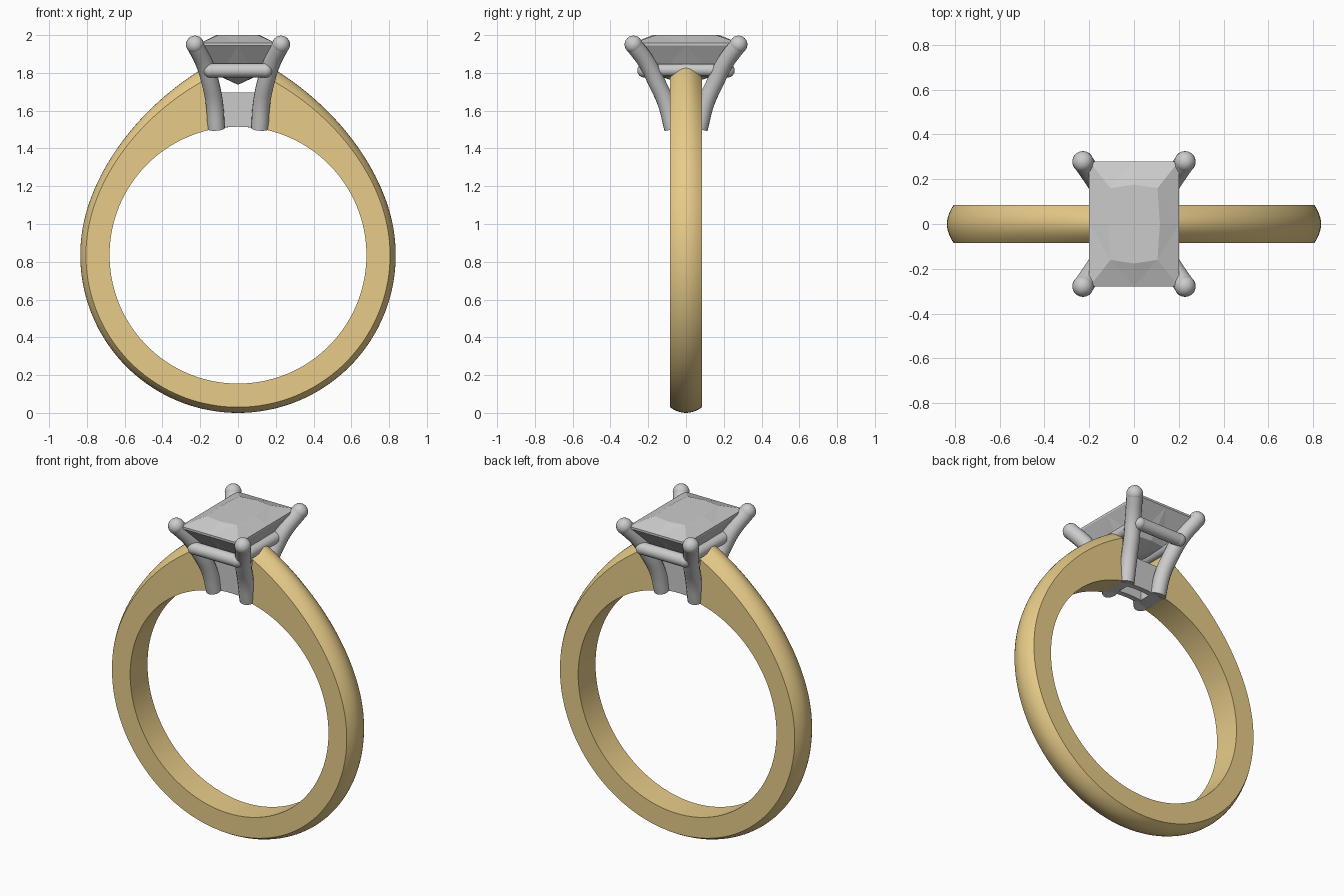
import bpy, bmesh, math
from mathutils import Vector, Matrix

if "Cube" in bpy.data.objects:
    bpy.data.objects.remove(bpy.data.objects["Cube"])

CZ = 0.835            # height of the finger-hole centre
HW = 0.085            # half width of the band
gold = bpy.data.materials.new("gold")
gold.diffuse_color = (0.80, 0.60, 0.25, 1)
gold.use_nodes = True
gold.node_tree.nodes["Principled BSDF"].inputs["Base Color"].default_value = gold.diffuse_color


def finish(name, bm, mirror=(), smooth=30, mat=None):
    bmesh.ops.recalc_face_normals(bm, faces=bm.faces)
    me = bpy.data.meshes.new(name)
    bm.to_mesh(me)
    bm.free()
    ob = bpy.data.objects.new(name, me)
    bpy.context.collection.objects.link(ob)
    if mat:
        me.materials.append(mat)
    if smooth:
        bpy.ops.object.select_all(action='DESELECT')
        ob.select_set(True)
        bpy.context.view_layer.objects.active = ob
        bpy.ops.object.shade_smooth_by_angle(angle=math.radians(smooth))
    if mirror:
        m = ob.modifiers.new("mirror", 'MIRROR')
        m.use_axis = ['x' in mirror, 'y' in mirror, False]
        m.merge_threshold = 0.0005
    return ob


def bridge(bm, a, b):
    n = len(a)
    for i in range(n):
        bm.faces.new((a[i], a[(i + 1) % n], b[(i + 1) % n], b[i]))


def rod(name, pts, radius, mirror, ball_start=False):
    """Smooth round rod through pts with a ball at its end(s)."""
    cu = bpy.data.curves.new(name, 'CURVE')
    cu.dimensions = '3D'
    cu.bevel_depth = radius
    cu.bevel_resolution = 6
    cu.use_fill_caps = True
    sp = cu.splines.new('BEZIER')
    sp.resolution_u = 6
    sp.bezier_points.add(len(pts) - 1)
    for bp, p in zip(sp.bezier_points, pts):
        bp.co = p
        bp.handle_left_type = bp.handle_right_type = 'AUTO'
    tmp = bpy.data.objects.new(name + "_path", cu)
    bpy.context.collection.objects.link(tmp)
    bpy.context.view_layer.update()
    bm = bmesh.new()
    bm.from_mesh(tmp.to_mesh())
    bpy.data.objects.remove(tmp)
    bpy.data.curves.remove(cu)
    for p in ([pts[0]] if ball_start else []) + [pts[-1]]:
        bmesh.ops.create_uvsphere(bm, u_segments=20, v_segments=12, radius=radius * 1.03,
                                  matrix=Matrix.Translation(p))
    return finish(name, bm, mirror, 40)


# Band: domed section swept round the finger hole, rising to the shoulders
bm = bmesh.new()
prev = None
for i in range(73):
    deg = i * 2.5
    a = math.radians(deg)
    rise = max(0, 1 - deg / 75) ** 2.5
    crest = 0.835 + 0.25 * rise
    inset = 0.03 + 0.045 * rise
    section = [(-HW, 0.68), (HW, 0.68)]
    for k in range(11):
        u = 1 - k / 5
        section.append((u * HW, crest - inset * u * u))
    ring = [bm.verts.new((r * math.sin(a), y, CZ + r * math.cos(a))) for y, r in section]
    if prev:
        bridge(bm, prev, ring)
    prev = ring
cut = bmesh.ops.bisect_plane(bm, geom=bm.verts[:] + bm.edges[:] + bm.faces[:],
                             plane_co=(0.155, 0, 1.6), plane_no=(1, 0, 0), dist=1e-5) 
bmesh.ops.delete(bm, geom=[v for v in bm.verts if v.co.z > CZ and v.co.x < 0.1549], context='VERTS')
bmesh.ops.holes_fill(bm, edges=[e for e in bm.edges if e.is_boundary and e.verts[0].co.z > CZ])
finish("band", bm, 'x', 30, gold)

# Four flaring prongs with ball tips
rod("prongs", [Vector(p) for p in ((0.115, 0.07, 1.505), (0.125, 0.105, 1.64), (0.147, 0.155, 1.75),
                                   (0.178, 0.205, 1.85), (0.228, 0.278, 1.95))], 0.046, 'xy')

# Gallery rails: front/back and left/right
rod("long_face_rails", [Vector((-0.145, 0.22, 1.813)), Vector((0.145, 0.22, 1.813))], 0.037, 'y', True)
rod("side_rails", [Vector((0.15, -0.17, 1.815)), Vector((0.15, 0.17, 1.815))], 0.033, 'x', True)

# Basket base: hollow rectangular collar, underside following the finger hole
bm = bmesh.new()


def collar_loop(hx, hy, z=None):
    loop = []
    for x, y in [(t * hx / 4, -hy) for t in range(-4, 5)] + [(t * hx / 4, hy) for t in range(4, -5, -1)]:
        loop.append(bm.verts.new((x, y, z or CZ + math.sqrt(0.68 ** 2 - x * x))))
    return loop


loops = [collar_loop(0.155, 0.068), collar_loop(0.155, 0.068, 1.695),
         collar_loop(0.08, 0.035, 1.695), collar_loop(0.08, 0.035)]
for i in range(4):
    bridge(bm, loops[i], loops[(i + 1) % 4])
finish("basket_base", bm)

# Stone: faceted rectangular cut with table, crown, girdle and pavilion
bm = bmesh.new()


def facet_loop(hx, hy, z, bow=1.0):
    return [bm.verts.new((x, y, z)) for x, y in
            ((hx, -hy), (hx * bow, 0), (hx, hy), (0, hy * bow),
             (-hx, hy), (-hx * bow, 0), (-hx, -hy), (0, -hy * bow))]


rings = [facet_loop(0.105, 0.16, 2.0, 1.1), facet_loop(0.2, 0.28, 1.958),
         facet_loop(0.2, 0.28, 1.945), facet_loop(0.095, 0.14, 1.785, 1.08)]
bm.faces.new(rings[0])
for a, b in zip(rings, rings[1:]):
    bridge(bm, a, b)
culet = bm.verts.new((0, 0, 1.737))
for i in range(8):
    bm.faces.new((rings[3][i], rings[3][(i + 1) % 8], culet))
bmesh.ops.triangulate(bm, faces=[f for f in bm.faces if len(f.verts) == 4])
finish("stone", bm, smooth=0)
